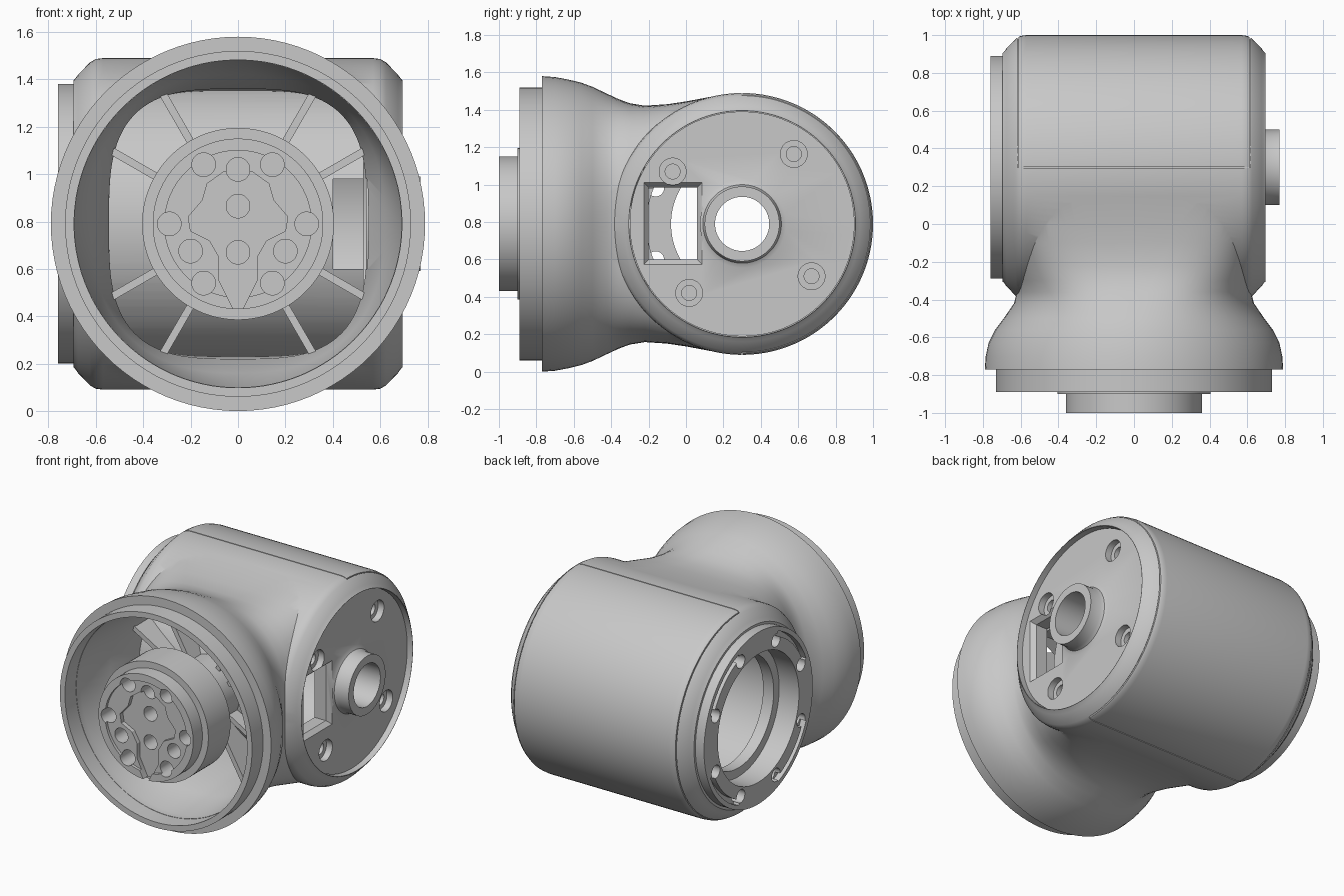
import bpy, bmesh, math
from mathutils import Vector

cube = bpy.data.objects.get("Cube")
if cube:
    bpy.data.objects.remove(cube, do_unlink=True)

grey = bpy.data.materials.new("housing grey")
grey.use_nodes = True
colour = (0.58, 0.58, 0.58, 1)
grey.diffuse_color = colour
grey.node_tree.nodes["Principled BSDF"].inputs["Base Color"].default_value = colour

CX = Vector((0, 0.3, 0.79))   # centre of the sideways barrel
CY = Vector((0, 0, 0.79))     # centre of the front flange


def loft(name, rings, tube=False):
    """Skin a list of point rings, capped or wrapped into a tube."""
    bm = bmesh.new()
    loops = [[bm.verts.new(p) for p in ring] for ring in rings]
    pairs = list(zip(loops, loops[1:]))
    if tube:
        pairs.append((loops[-1], loops[0]))
    else:
        bm.faces.new(loops[0])
        bm.faces.new(loops[-1])
    for a, b in pairs:
        for i in range(len(a)):
            j = (i + 1) % len(a)
            bm.faces.new((a[i], a[j], b[j], b[i]))
    bmesh.ops.recalc_face_normals(bm, faces=bm.faces)
    mesh = bpy.data.meshes.new(name)
    bm.to_mesh(mesh)
    bm.free()
    mesh.materials.append(grey)
    ob = bpy.data.objects.new(name, mesh)
    bpy.context.collection.objects.link(ob)
    return ob


def oval(t, hx, hz, power=2, n=96):
    """Superellipse ring at depth y = t."""
    pts = []
    for i in range(n):
        a = math.tau * i / n
        c, s = math.cos(a), math.sin(a)
        pts.append(CY + Vector((hx * math.copysign(abs(c) ** (2 / power), c), t,
                                hz * math.copysign(abs(s) ** (2 / power), s))))
    return pts


def lathe(name, axis, profile, tube=False, n=96, offset=(0, 0)):
    """Revolve (position, radius) points about the x or y direction."""
    rings = []
    for t, r in profile:
        ring = []
        for i in range(n):
            a = math.tau * (i + 0.5) / n
            u, v = r * math.cos(a) + offset[0], r * math.sin(a) + offset[1]
            ring.append(CX + Vector((t, u, v)) if axis == "X" else CY + Vector((u, t, v)))
        rings.append(ring)
    return loft(name, rings, tube)


def box(name, lo, hi, flare=0):
    """Box whose +x end can be widened by flare."""
    return loft(name, [[(x, lo[1] - f, lo[2] - f), (x, hi[1] + f, lo[2] - f),
                        (x, hi[1] + f, hi[2] + f), (x, lo[1] - f, hi[2] + f)]
                       for x, f in ((lo[0], 0), (hi[0], flare))])


def boolean(ob, other, operation="DIFFERENCE"):
    mod = ob.modifiers.new("cut", "BOOLEAN")
    mod.operation, mod.object, mod.solver = operation, other, "EXACT"
    bpy.context.view_layer.objects.active = ob
    bpy.ops.object.modifier_apply(modifier=mod.name)
    bpy.data.objects.remove(other, do_unlink=True)


def drill(ob, axis, start, end, radius, spots, n=24):
    for spot in spots:
        boolean(ob, lathe("drill", axis, [(start, radius), (end, radius)], n=n, offset=spot))


# Housing: sideways barrel joined to a flared neck
edge = [(0.57, 0.7), (0.6, 0.696), (0.625, 0.682), (0.675, 0.63), (0.688, 0.612), (0.695, 0.606)]
housing = lathe("housing", "X", [(-t, r) for t, r in reversed(edge)] + edge, n=128)
neck = [(-0.77, 0.79, 0.79, 2), (-0.7, 0.785, 0.785, 2), (-0.63, 0.77, 0.772, 2),
        (-0.56, 0.735, 0.755, 2.05), (-0.5, 0.69, 0.733, 2.1), (-0.42, 0.635, 0.695, 2.3),
        (-0.36, 0.62, 0.667, 2.6), (-0.3, 0.625, 0.645, 3), (-0.22, 0.635, 0.632, 3.6),
        (-0.1, 0.642, 0.64, 4.6), (0, 0.642, 0.655, 5.5), (0.15, 0.632, 0.683, 7),
        (0.3, 0.612, 0.696, 8)]
boolean(housing, loft("neck", [oval(*s) for s in neck]), "UNION")

# Funnel mouth that ends against the inner barrel wall
funnel_steps = [(-0.95, 0.69, 0.69, 2), (-0.72, 0.69, 0.69, 2), (-0.5, 0.62, 0.63, 2.4),
                (-0.36, 0.545, 0.57, 3.2), (0.15, 0.54, 0.56, 3.8)]
funnel = loft("funnel", [oval(*s) for s in funnel_steps])
boolean(funnel, lathe("barrel_wall", "X", [(-0.9, 0.6), (0.9, 0.6)]))
boolean(housing, funnel)

# Barrel bore, cable notch into the funnel, and side openings
boolean(housing, lathe("bore", "X", [(-0.54, 0.51), (0.54, 0.51)]))
boolean(housing, box("cable_notch", (0.4, -0.37, 0.6), (0.55, 0.06, 0.98)))
boolean(housing, lathe("plate_seat", "X", [(0.53, 0.604), (0.8, 0.604)]))
boolean(housing, lathe("ring_seat", "X", [(-0.8, 0.57), (-0.52, 0.57)]))

# Fine seam around the rear cover
for z in (0.09, 1.49):
    boolean(housing, box("seam", (-0.615, 0.297, z - 0.01), (0.615, 0.303, z + 0.01)))
for x in (-0.615, 0.615):
    seam = lathe("seam", "X", [(x - 0.003, 0.678), (x + 0.003, 0.678),
                               (x + 0.003, 0.75), (x - 0.003, 0.75)], tube=True)
    boolean(seam, box("half", (-1, -1, -1), (1, 0.3, 2)))
    boolean(housing, seam)

# Stepped rim on the flange
front_rim = lathe("front_rim", "Y", [(-0.89, 0.692), (-0.89, 0.73), (-0.768, 0.73), (-0.768, 0.692)], tube=True)

# Side plate with bearing boss, cable window and screw holes
side_plate = lathe("side_plate", "X", [(0.54, 0.601), (0.655, 0.601)])
boss = [(0.56, 0.25), (0.655, 0.235), (0.668, 0.21), (0.69, 0.2), (0.77, 0.2)]
boolean(side_plate, lathe("boss", "X", boss, n=64), "UNION")
drill(side_plate, "X", 0.3, 0.8, 0.145, [(0, 0)], n=48)
boolean(side_plate, box("window", (0.5, -0.2, 0.6), (0.7, 0.06, 0.985)))
boolean(side_plate, box("window_bevel", (0.625, -0.2, 0.6), (0.66, 0.06, 0.985), flare=0.03))
screws = [(0.465 * math.cos(math.radians(a)), 0.465 * math.sin(math.radians(a)))
          for a in (53.5, 143, 232.5, 323)]
drill(side_plate, "X", 0.61, 0.7, 0.072, screws)
drill(side_plate, "X", 0.57, 0.7, 0.04, screws)

# Bearing ring on the opposite side
bearing_ring = lathe("bearing_ring", "X", [(-0.76, 0.44), (-0.76, 0.59), (-0.53, 0.59),
                                           (-0.53, 0.38), (-0.61, 0.38), (-0.61, 0.44)], tube=True)
around = [math.tau * (k + 0.5) / 8 for k in range(8)]
drill(bearing_ring, "X", -0.8, -0.5, 0.045, [(0.5 * math.cos(a), 0.5 * math.sin(a)) for a in around])
for k in range(0, 8, 2):
    arcs = []
    for i in range(13):
        a = around[k] + math.tau / 8 * i / 12
        arcs.append([CX + Vector((x, r * math.cos(a), r * math.sin(a)))
                     for x, r in ((-0.8, 0.525), (-0.8, 0.56), (-0.72, 0.56), (-0.72, 0.525))])
    boolean(bearing_ring, loft("arc_groove", arcs))

# Central hub on a short shaft, with recessed face, pocket and bolt holes
hub = lathe("hub", "Y", [(-1, 0.36), (-0.9, 0.36), (-0.9, 0.405), (-0.66, 0.405), (-0.66, 0.22), (-0.27, 0.22)])
boolean(hub, lathe("recess", "Y", [(-1.1, 0.31), (-0.98, 0.31)]))
half = [(0.06, 0.22), (0.13, 0.17), (0.15, 0.1), (0.21, 0.03), (0.2, -0.03),
        (0.12, -0.07), (0.08, -0.14), (0.08, -0.24), (0.01, -0.38)]
outline = half + [(-x, z) for x, z in reversed(half)]
boolean(hub, loft("pocket", [[CY + Vector((x, y, z)) for x, z in outline] for y in (-1.1, -0.95)]))
holes = [(0, 0.23), (0, 0.075), (0, -0.12)]
for x, z in ((0.145, 0.25), (0.29, 0), (0.2, -0.115), (0.145, -0.25)):
    holes += [(x, z), (-x, z)]
drill(hub, "Y", -1.1, -0.8, 0.05, holes)

# Radial ribs bracing the shaft across the throat
for deg in (30, 60, 120, 150, 210, 240, 300, 330):
    a = math.radians(deg)
    out, side = Vector((math.cos(a), 0, math.sin(a))), Vector((-math.sin(a), 0, math.cos(a)))
    loft("rib", [[CY + out * r + side * s + Vector((0, y, 0))
                  for s, y in ((-0.016, -0.38), (0.016, -0.38), (0.016, -0.2), (-0.016, -0.2))]
                 for r in (0.2, 0.635)])

# Smooth curved faces, keeping machined edges crisp
for ob in [housing, front_rim, side_plate, bearing_ring, hub]:
    bpy.ops.object.select_all(action="DESELECT")
    ob.select_set(True)
    bpy.context.view_layer.objects.active = ob
    bpy.ops.object.shade_smooth_by_angle(angle=math.radians(28))
